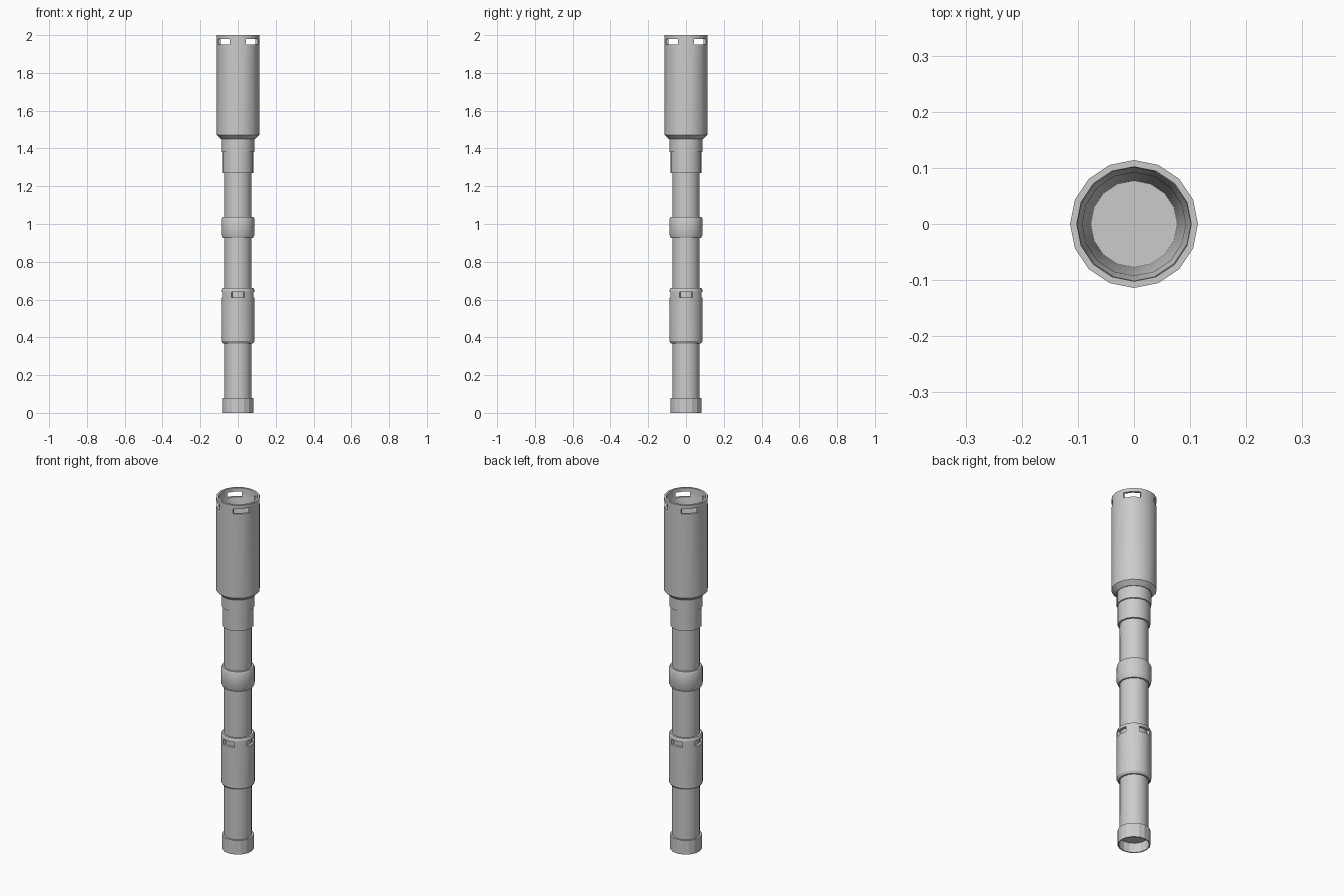
import bpy, bmesh, math

if "Cube" in bpy.data.objects:
    bpy.data.objects.remove(bpy.data.objects["Cube"])

SIDES = 16


def lathe(name, profile, closed=True, slot=None, columns=(), smooth=True):
    """Spin an (r, z) profile; slot=(outer segment, inner segment) cuts radial windows."""
    bm = bmesh.new()
    rings = []
    for r, z in profile:
        if r == 0:
            rings.append([bm.verts.new((0, 0, z))] * SIDES)
        else:
            rings.append([bm.verts.new((r * math.cos(2 * math.pi * i / SIDES),
                                        r * math.sin(2 * math.pi * i / SIDES), z))
                          for i in range(SIDES)])
    n = len(profile)

    def face(*verts):
        verts = list(dict.fromkeys(verts))
        if len(verts) > 2:
            bm.faces.new(verts)

    for s in range(n if closed else n - 1):
        a, b = rings[s], rings[(s + 1) % n]
        for i in range(SIDES):
            if slot and s in slot and i in columns:
                continue
            j = (i + 1) % SIDES
            face(a[i], a[j], b[j], b[i])
    # window linings
    if slot:
        o0, o1 = rings[slot[0]], rings[slot[0] + 1]
        i1, i0 = rings[slot[1]], rings[slot[1] + 1]
        for c in columns:
            d = (c + 1) % SIDES
            face(o0[c], o0[d], i0[d], i0[c])
            face(o1[c], o1[d], i1[d], i1[c])
            if (c - 1) % SIDES not in columns:
                face(o0[c], o1[c], i1[c], i0[c])
            if d not in columns:
                face(o0[d], o1[d], i1[d], i0[d])
    bmesh.ops.recalc_face_normals(bm, faces=bm.faces)
    mesh = bpy.data.meshes.new(name)
    bm.to_mesh(mesh)
    bm.free()
    ob = bpy.data.objects.new(name, mesh)
    bpy.context.collection.objects.link(ob)
    if smooth:
        bpy.ops.object.select_all(action='DESELECT')
        ob.select_set(True)
        bpy.context.view_layer.objects.active = ob
        bpy.ops.object.shade_smooth_by_angle(angle=math.radians(30))
    return ob


# two-face windows on the diagonals and on the axes
diagonal = [q * 4 + k for q in range(4) for k in (1, 2)]
axial = [(q * 4 + k) % SIDES for q in range(4) for k in (-1, 0)]

# main tube
lathe("main_tube", [(0, 0.05), (0.072, 0.05), (0.072, 1.30), (0, 1.30)], closed=False)

# faceted hollow end cap
lathe("base_ring", [(0.083, 0), (0.083, 0.08), (0.071, 0.08), (0.071, 0.06),
                    (0.077, 0.055), (0.077, 0)], smooth=False)

# lower collar with windows
lathe("lower_collar", [(0.080, 0.368), (0.088, 0.38), (0.088, 0.61), (0.088, 0.64),
                       (0.088, 0.65), (0.083, 0.66), (0.071, 0.66),
                       (0.0735, 0.64), (0.0735, 0.61), (0.071, 0.368)],
      slot=(2, 7), columns=axial)

# middle ring
lathe("middle_ring", [(0.071, 0.925), (0.080, 0.925), (0.088, 0.943), (0.088, 1.025),
                      (0.082, 1.038), (0.071, 1.038)])

# stepped neck
lathe("neck", [(0, 1.27), (0.082, 1.27), (0.082, 1.38), (0.087, 1.382),
               (0.087, 1.452), (0, 1.452)], closed=False)

# wide muzzle sleeve with windows and tapering bore
lathe("muzzle_sleeve", [(0, 1.45), (0.090, 1.45), (0.114, 1.472), (0.114, 1.95),
                        (0.114, 1.98), (0.114, 2.0), (0.102, 2.0), (0.101, 1.98),
                        (0.100, 1.95), (0.092, 1.92), (0.077, 1.50), (0, 1.50)],
      closed=False, slot=(3, 7), columns=diagonal)
